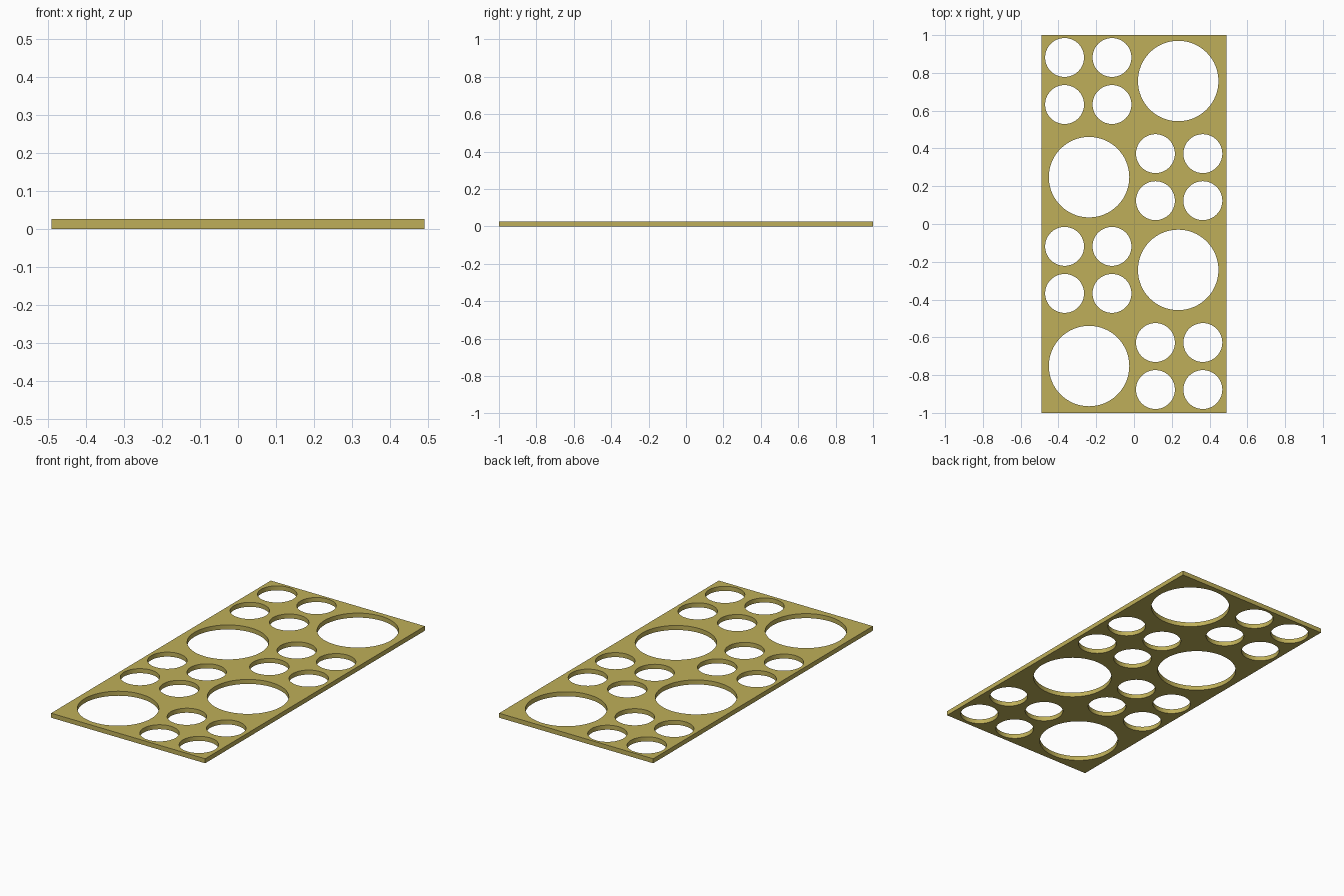
import bpy, bmesh
from math import cos, sin, tau

if "Cube" in bpy.data.objects:
    bpy.data.objects.remove(bpy.data.objects["Cube"])

HALF_X, HALF_Y, THICK = 0.491, 1.0, 0.026
BIG_R, SMALL_R, SIDES = 0.213, 0.103, 64

# Flat profile: outer rectangle with round holes, extruded to a plate
curve = bpy.data.curves.new("plate_profile", 'CURVE')
curve.dimensions = '2D'
curve.fill_mode = 'BOTH'
curve.extrude = THICK / 2


def loop(points):
    s = curve.splines.new('POLY')
    s.points.add(len(points) - 1)
    for p, (x, y) in zip(s.points, points):
        p.co = (x, y, 0, 1)
    s.use_cyclic_u = True


def hole(cx, cy, r):
    loop([(cx + r * cos(tau * i / SIDES), cy + r * sin(tau * i / SIDES))
          for i in range(SIDES)])


loop([(-HALF_X, -HALF_Y), (HALF_X, -HALF_Y), (HALF_X, HALF_Y), (-HALF_X, HALF_Y)])

# Checkerboard of one large hole and a cluster of four small holes, repeated twice
for dy in (0.0, -1.0):
    hole(0.234, 0.757 + dy, BIG_R)
    hole(-0.238, 0.248 + dy, BIG_R)
    for cx, cy in ((-0.242, 0.757), (0.239, 0.248)):
        for sx in (-1, 1):
            for sy in (-1, 1):
                hole(cx + sx * 0.1255, cy + dy + sy * 0.1245, SMALL_R)

# Convert to a clean mesh standing on z = 0
temp = bpy.data.objects.new("profile_helper", curve)
bpy.context.collection.objects.link(temp)
bpy.context.view_layer.update()
deps = bpy.context.evaluated_depsgraph_get()
mesh = bpy.data.meshes.new_from_object(temp.evaluated_get(deps))
bpy.data.objects.remove(temp)

bm = bmesh.new()
bm.from_mesh(mesh)
bmesh.ops.remove_doubles(bm, verts=bm.verts, dist=1e-5)
bmesh.ops.translate(bm, verts=bm.verts, vec=(0, 0, THICK / 2))
bmesh.ops.recalc_face_normals(bm, faces=bm.faces)
bm.to_mesh(mesh)
bm.free()

plate = bpy.data.objects.new("perforated_plate", mesh)
bpy.context.collection.objects.link(plate)
bpy.context.view_layer.objects.active = plate
plate.select_set(True)
bpy.ops.object.shade_smooth_by_angle()

# Brass colour
brass = bpy.data.materials.new("brass")
brass.diffuse_color = (0.52, 0.43, 0.10, 1)
brass.use_nodes = True
brass.node_tree.nodes["Principled BSDF"].inputs["Base Color"].default_value = brass.diffuse_color
mesh.materials.clear()
mesh.materials.append(brass)
